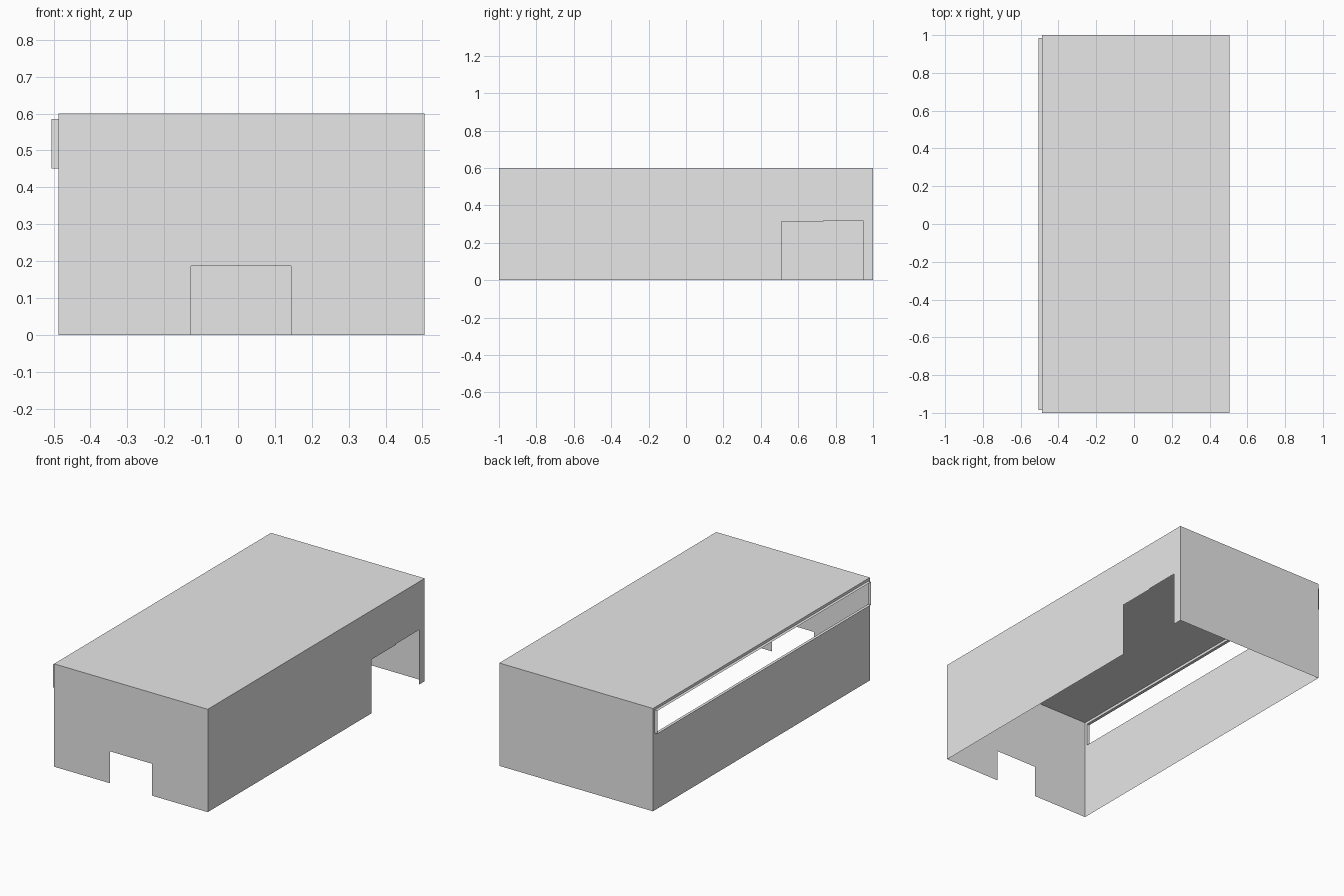
import bpy
import bmesh

cube = bpy.data.objects.get("Cube")
if cube:
    bpy.data.objects.remove(cube, do_unlink=True)

grey = bpy.data.materials.new("plain_grey")
grey.use_nodes = True
colour = (0.8, 0.8, 0.8, 1)
grey.diffuse_color = colour
grey.node_tree.nodes["Principled BSDF"].inputs["Base Color"].default_value = colour

# Overall shell and window limits
X0, X1, Y, H = -0.487, 0.505, 1.0, 0.6
WY, WZ0, WZ1, WX = 0.984, 0.451, 0.585, -0.505


def panels(name, polygons, outward=None):
    """Thin sheet object from polygons, turned to face the outward direction."""
    bm = bmesh.new()
    for points in polygons:
        face = bm.faces.new([bm.verts.new(p) for p in points])
        face.normal_update()
        if outward and sum(a * b for a, b in zip(face.normal, outward)) < 0:
            face.normal_flip()
    bmesh.ops.remove_doubles(bm, verts=bm.verts, dist=0.0001)
    mesh = bpy.data.meshes.new(name)
    bm.to_mesh(mesh)
    bm.free()
    mesh.materials.append(grey)
    obj = bpy.data.objects.new(name, mesh)
    bpy.context.collection.objects.link(obj)
    return obj


# Roof and plain back wall
panels("roof", [[(X0, -Y, H), (X1, -Y, H), (X1, Y, H), (X0, Y, H)]], (0, 0, 1))
panels("back_wall", [[(X0, Y, 0), (X1, Y, 0), (X1, Y, H), (X0, Y, H)]], (0, 1, 0))

# Front wall with a small doorway
D0, D1, DH = -0.127, 0.144, 0.186
front = [(X0, 0), (D0, 0), (D0, DH), (D1, DH), (D1, 0), (X1, 0), (X1, H), (X0, H)]
panels("front_wall", [[(x, -Y, z) for x, z in front]], (0, -1, 0))

# Side wall with a wide opening near the back
G0, GM, G1 = 0.51, 0.735, 0.947
GH0, GH1 = 0.314, 0.319
side = [(-Y, 0), (G0, 0), (G0, GH0), (GM, GH0), (GM, GH1), (G1, GH1),
        (G1, 0), (Y, 0), (Y, H), (-Y, H)]
panels("opening_side_wall", [[(X1, y, z) for y, z in side]], (1, 0, 0))

# Window wall: strips below, above and at both ends of the long slot
strips = [(-Y, Y, 0, WZ0), (-Y, Y, WZ1, H), (-Y, -WY, WZ0, WZ1), (WY, Y, WZ0, WZ1)]
panels("window_side_wall",
       [[(X0, a, c), (X0, b, c), (X0, b, d), (X0, a, d)] for a, b, c, d in strips],
       (-1, 0, 0))

# Shallow window frame standing out from the wall
ring = [(-WY, WZ0), (WY, WZ0), (WY, WZ1), (-WY, WZ1)]
panels("window_frame",
       [[(X0, *p), (WX, *p), (WX, *q), (X0, *q)]
        for p, q in zip(ring, ring[1:] + ring[:1])])
